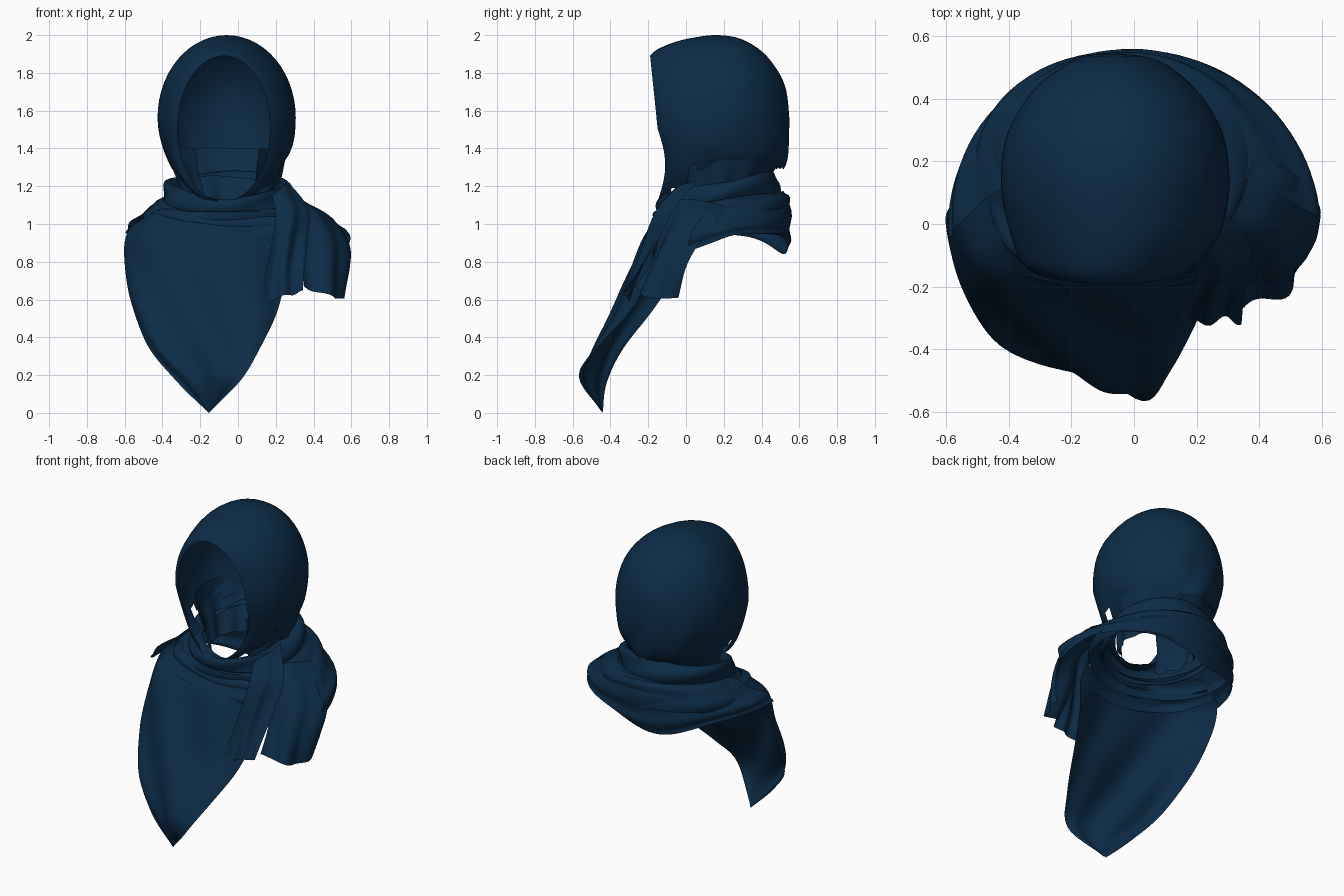
import bpy, bmesh, math
from mathutils import Vector

navy = bpy.data.materials.new("navy_cloth")
navy.diffuse_color = (0.0035, 0.025, 0.063, 1)


def spline(pts, t):
    """Catmull-Rom point at t in 0..1 along an open list of points."""
    n = len(pts) - 1
    i = min(int(t * n), n - 1)
    f = t * n - i
    b, c = pts[i], pts[i + 1]
    a = pts[i - 1] if i else b * 2 - c
    d = pts[i + 2] if i + 2 <= n else c * 2 - b
    return 0.5 * (2 * b + (c - a) * f + (2 * a - 5 * b + 4 * c - d) * f * f
                  + (3 * b - a - 3 * c + d) * f ** 3)


def cloth(name, rows, nu, nv, fold=None, closed=False, cut=None):
    """Smooth sheet through rows of points; fold(u, v, co) pushes along the normal."""
    rows = [[Vector(p) for p in r] for r in rows]
    bm = bmesh.new()
    cols = nu if closed else nu + 1
    grid, uv = [], {}
    for j in range(nv + 1):
        line = []
        for i in range(cols):
            u, v = i / nu, j / nv
            vert = bm.verts.new(spline([spline(r, u) for r in rows], v))
            uv[vert] = (u, v)
            line.append(vert)
        grid.append(line)
    for j in range(nv):
        for i in range(nu):
            k = (i + 1) % cols
            bm.faces.new((grid[j][i], grid[j][k], grid[j + 1][k], grid[j + 1][i]))
    bm.normal_update()
    if fold:
        moves = [(v, v.normal * fold(*uv[v], v.co)) for v in bm.verts]
        for v, m in moves:
            v.co += m
    if cut:
        bmesh.ops.delete(bm, geom=[f for f in bm.faces if cut(f.calc_center_median())],
                         context='FACES')
    bmesh.ops.remove_doubles(bm, verts=bm.verts, dist=0.0005)
    bmesh.ops.recalc_face_normals(bm, faces=bm.faces)
    me = bpy.data.meshes.new(name)
    bm.to_mesh(me)
    bm.free()
    me.materials.append(navy)
    me.polygons.foreach_set("use_smooth", [True] * len(me.polygons))
    me.set_sharp_from_angle(angle=math.radians(40))
    ob = bpy.data.objects.new(name, me)
    bpy.context.collection.objects.link(ob)
    return ob


def loop(cx, cy, rx, ry, zf, zb, a0=-90, a1=270, n=32, power=1, drop=None):
    """Horizontal oval whose height runs from zf (front) to zb (back)."""
    out = []
    for i in range(n + 1):
        deg = a0 + (a1 - a0) * i / n
        a = math.radians(deg)
        s = (math.sin(a) + 1) / 2
        out.append((cx + rx * math.cos(a), cy + ry * math.sin(a),
                    zf + (zb - zf) * s ** power - (drop(deg) if drop else 0)))
    return out


def wave(amp, k, slant, phase=0):
    return lambda u, v, co: amp * math.sin(math.tau * (k * u + slant * v) + phase)


# Hood: upright rings (y, bottom, top, half width) from the face opening to the back
hood_rings = [(-0.15, 1.12, 1.89, 0.245), (-0.115, 1.1, 1.925, 0.29), (-0.03, 1.1, 1.965, 0.335),
              (0.07, 1.12, 1.99, 0.36), (0.17, 1.13, 2.0, 0.365), (0.29, 1.16, 1.98, 0.345),
              (0.4, 1.2, 1.915, 0.285), (0.48, 1.26, 1.82, 0.205), (0.53, 1.34, 1.71, 0.115),
              (0.55, 1.54, 1.54, 0)]


def hood_ring(y, zb, zt, w):
    pts = []
    for i in range(41):
        a = math.tau * i / 40
        c, s = math.cos(a), math.sin(a)
        lean = -0.04 * s if s > 0 else 0.04 * math.sin(-math.pi * s)   # rim leans out at the brow
        lean *= max(0, 1 - (y + 0.15) / 0.3)
        pts.append((-0.06 - 0.015 * (y < -0.1) + w * c, y + lean, (zb + zt) / 2 + (zt - zb) / 2 * s))
    return pts


def hood_fold(u, v, co):
    low = max(0, min(1, (1.6 - co.z) / 0.35)) * max(0, min(1, (co.y + 0.05) / 0.2))
    return 0.01 * low * math.sin(30 * co.x + 14 * co.y + 9 * co.z)


cloth("hood", [hood_ring(*r) for r in hood_rings], 56, 36, hood_fold, True,
      lambda c: c.z < 1.3 and c.y > 0.02 or c.z < 1.2 and c.y > -0.08)

# Gathered neck cloth under the hood
neck = dict(a0=-58, a1=238)
cloth("neck_gather", [loop(-0.057, 0.2, 0.318, 0.325, 1.4, 1.4, **neck),
                      loop(-0.057, 0.19, 0.295, 0.285, 1.3, 1.3, **neck),
                      loop(-0.05, 0.18, 0.265, 0.235, 1.2, 1.22, **neck),
                      loop(-0.045, 0.15, 0.23, 0.2, 1.06, 1.1, **neck)],
      72, 12, lambda u, v, co: 0.012 * v * math.sin(math.tau * 9 * u))

# Neck wraps: two overlapping rings of folded cloth
cloth("chin_wrap", [loop(-0.055, 0.155, 0.25, 0.25, 1.12, 1.25, power=0.7),
                    loop(-0.055, 0.16, 0.32, 0.30, 1.13, 1.275, power=0.7),
                    loop(-0.055, 0.17, 0.345, 0.325, 1.08, 1.22, power=0.7),
                    loop(-0.055, 0.17, 0.33, 0.32, 1.02, 1.14, power=0.7)],
      64, 12, wave(0.009, 3, 1.4), True)
cloth("lower_neck_wrap", [loop(-0.045, 0.175, 0.34, 0.32, 1.07, 1.17),
                          loop(-0.045, 0.185, 0.41, 0.35, 1.06, 1.15),
                          loop(-0.045, 0.19, 0.45, 0.362, 1.0, 1.09),
                          loop(-0.045, 0.19, 0.45, 0.355, 0.96, 1.01)],
      64, 12, wave(0.009, 2, 1.5, 1), True)


# Shoulder cape: band round the back, lowest behind and where it turns into the tail
def cape(cx, cy, rx, ry, z, back, k):
    def drop(d):
        return k * (0.11 * math.exp(-((d - 106) / 27) ** 2) + 0.1 * max(0, (28 - d) / 28))
    return loop(cx, cy, rx, ry, z, z + back, 2, 184, 24, 4, drop)


cloth("shoulder_cape", [cape(-0.04, 0.15, 0.36, 0.36, 1.12, 0.05, 0),
                        cape(-0.03, 0.1, 0.46, 0.445, 1.07, 0.06, 0.1),
                        cape(-0.01, 0.03, 0.555, 0.525, 1.01, 0.02, 0.2),
                        cape(0, 0, 0.592, 0.552, 0.97, 0, 0.5),
                        cape(0, 0, 0.585, 0.545, 0.95, 0, 1)],
      48, 16, wave(0.007, 1.5, 2.5))

# Front drape: pointed panel hanging from the neck to the tip
cloth("front_drape", [
    [(-0.48, 0.12, 1.05), (-0.42, -0.05, 1.06), (-0.26, -0.13, 1.04), (0, -0.17, 1.0), (0.24, -0.13, 1.02)],
    [(-0.58, 0.06, 0.95), (-0.5, -0.13, 0.95), (-0.28, -0.21, 0.93), (0, -0.22, 0.92), (0.27, -0.17, 0.92)],
    [(-0.59, -0.02, 0.78), (-0.5, -0.21, 0.77), (-0.27, -0.29, 0.76), (0, -0.29, 0.75), (0.26, -0.2, 0.75)],
    [(-0.565, -0.16, 0.57), (-0.46, -0.3, 0.57), (-0.25, -0.37, 0.56), (0, -0.37, 0.55), (0.21, -0.3, 0.54)],
    [(-0.48, -0.34, 0.35), (-0.38, -0.4, 0.34), (-0.2, -0.46, 0.34), (-0.02, -0.5, 0.34), (0.115, -0.46, 0.34)],
    [(-0.33, -0.42, 0.17), (-0.26, -0.45, 0.17), (-0.16, -0.5, 0.17), (-0.05, -0.545, 0.18), (0.03, -0.56, 0.19)],
    [(-0.165, -0.44, 0.01), (-0.16, -0.44, 0.005), (-0.155, -0.44, 0), (-0.15, -0.44, 0.005), (-0.145, -0.45, 0.01)]],
    36, 36, lambda u, v, co: 0.016 * math.sin(math.pi * v) * math.sin(math.tau * (2.6 * u - 1.1 * v)))

# Loose folds slung across the chest, from the left shoulder to the right
for i in range(2):
    d, w = 0.07 * i, 0.035 * i
    cloth("chest_fold_%d" % (i + 1), [
        [(-0.43 - w, 0.1, 1.08 - d), (-0.34 - w, -0.07 - w, 1.08 - d), (-0.08, -0.16 - w, 1.04 - d), (0.2, -0.13 - w, 1.04 - d)],
        [(-0.47 - w, 0.1, 1.06 - d), (-0.38 - w, -0.1 - w, 1.06 - d), (-0.08, -0.18 - w, 1.0 - d), (0.22, -0.15 - w, 1.01 - d)],
        [(-0.49 - w, 0.09, 1.03 - d), (-0.38 - w, -0.1 - w, 1.01 - d), (-0.08, -0.17 - w, 0.95 - d), (0.22, -0.14 - w, 0.96 - d)]],
        28, 8)

# Scarf ends: two pleated tails hanging over the right shoulder
cloth("outer_tail", [
    [(0.38, 0.2, 1.1), (0.33, 0.05, 1.13), (0.25, -0.05, 1.13)],
    [(0.5, 0.17, 1.03), (0.43, 0.01, 1.06), (0.31, -0.1, 1.05)],
    [(0.588, 0.07, 0.9), (0.5, -0.06, 0.94), (0.33, -0.14, 0.94)],
    [(0.592, 0.0, 0.77), (0.51, -0.14, 0.79), (0.34, -0.18, 0.8)],
    [(0.555, -0.04, 0.61), (0.51, -0.2, 0.61), (0.35, -0.27, 0.67)]],
    30, 20, lambda u, v, co: 0.016 * v * math.sin(math.tau * 2 * u))
cloth("inner_tail", [
    [(0.26, 0.06, 1.23), (0.24, -0.04, 1.2), (0.18, -0.1, 1.15)],
    [(0.37, -0.06, 1.08), (0.29, -0.15, 1.07), (0.2, -0.17, 1.04)],
    [(0.365, -0.14, 0.92), (0.27, -0.21, 0.91), (0.18, -0.22, 0.9)],
    [(0.35, -0.22, 0.78), (0.25, -0.26, 0.76), (0.15, -0.26, 0.75)],
    [(0.345, -0.31, 0.64), (0.25, -0.31, 0.62), (0.12, -0.32, 0.58)]],
    30, 20, lambda u, v, co: 0.016 * v * math.sin(math.tau * 2 * u + 1))
